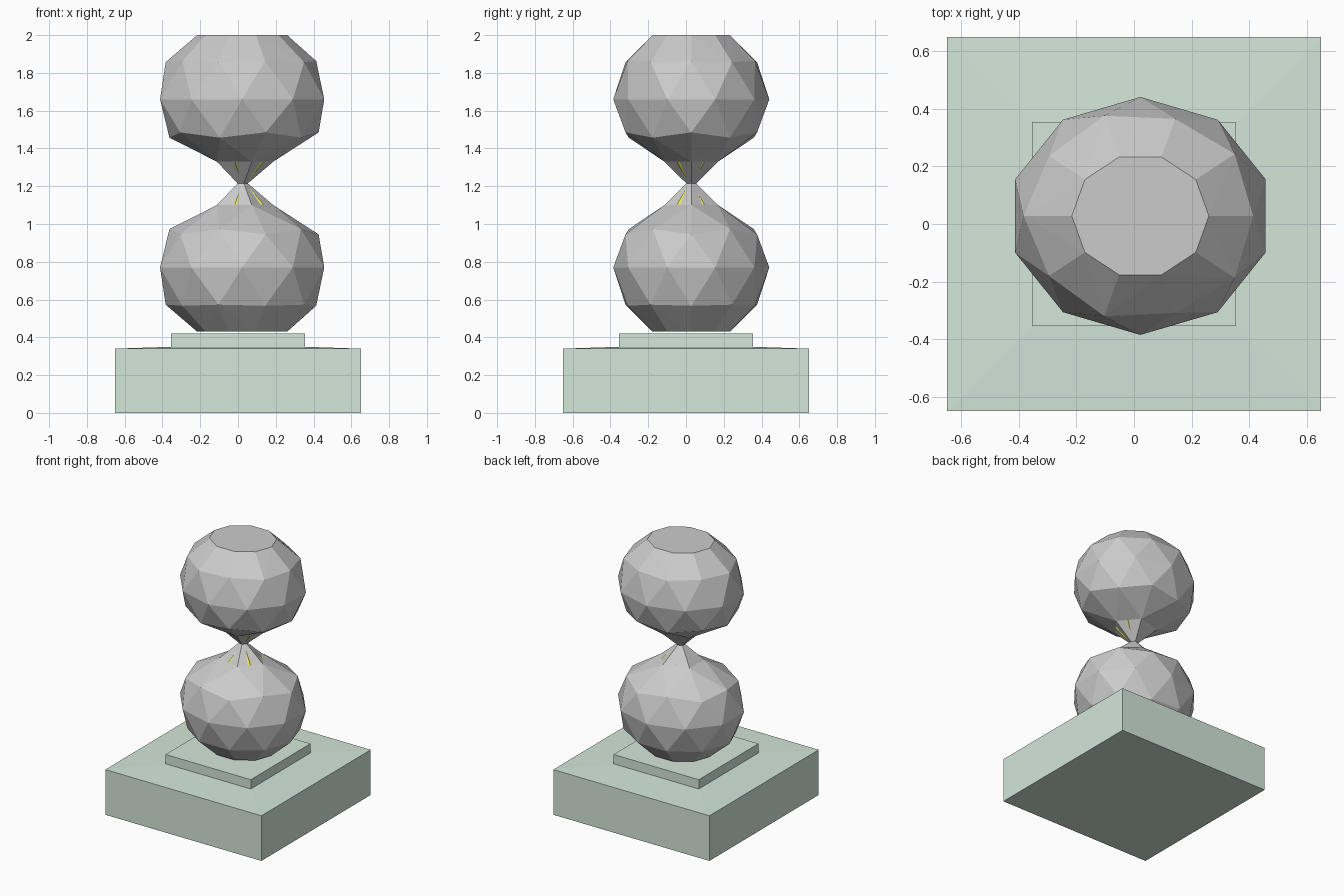
import bpy, bmesh
from math import sin, cos, radians

if "Cube" in bpy.data.objects:
    bpy.data.objects.remove(bpy.data.objects["Cube"])

CX, CY, NECK_Z, Y_SCALE = 0.022, 0.028, 1.215, 0.904


def material(name, color):
    m = bpy.data.materials.new(name)
    m.diffuse_color = (*color, 1)
    m.use_nodes = True
    m.node_tree.nodes["Principled BSDF"].inputs["Base Color"].default_value = m.diffuse_color
    return m


def ring(bm, n, r, z, start=0):
    """n points on an ellipse, first one at the start angle."""
    return [bm.verts.new((r * cos(radians(start + 360 * i / n)),
                          Y_SCALE * r * sin(radians(start + 360 * i / n)), z))
            for i in range(n)]


def bridge(bm, a, b):
    for i in range(len(a)):
        j = (i + 1) % len(a)
        bm.faces.new((a[i], a[j], b[j], b[i]))


def finish(name, bm, mat=None, loc=(0, 0, 0), mirror=False):
    bmesh.ops.recalc_face_normals(bm, faces=bm.faces[:])
    me = bpy.data.meshes.new(name)
    bm.to_mesh(me)
    bm.free()
    ob = bpy.data.objects.new(name, me)
    ob.location = loc
    bpy.context.collection.objects.link(ob)
    if mat:
        me.materials.append(mat)
    if mirror:
        mod = ob.modifiers.new("mirror", "MIRROR")
        mod.use_axis = (False, False, True)
    return ob


# Stepped square pedestal with a slightly sloping shoulder
bm = bmesh.new()
loops = [[bm.verts.new((sx * h, sy * h, z)) for sx, sy in
          ((-1, -1), (1, -1), (1, 1), (-1, 1))]
         for h, z in ((0.65, 0), (0.65, 0.34), (0.355, 0.35), (0.355, 0.42))]
for a, b in zip(loops, loops[1:]):
    bridge(bm, a, b)
bm.faces.new(loops[0])
bm.faces.new(loops[-1])
finish("pedestal", bm, material("pale_green", (0.66, 0.80, 0.70)))

# Faceted hourglass: upper bulb hull with a flat cap, drawn in to the neck
bm = bmesh.new()
throat = ring(bm, 5, 0.165, 0.115)
ring(bm, 5, 0.405, 0.27)
ring(bm, 5, 0.385, 0.242, 36)
ring(bm, 10, 0.457, 0.445, 18)
ring(bm, 5, 0.405, 0.642, 36)
ring(bm, 5, 0.392, 0.648)
ring(bm, 10, 0.238, 0.785)
bmesh.ops.convex_hull(bm, input=bm.verts[:])
# open the bottom of the bulb
bmesh.ops.delete(bm, geom=[f for f in bm.faces if all(v in throat for v in f.verts)],
                 context='FACES')
bridge(bm, throat, ring(bm, 5, 0.03, 0))
finish("hourglass", bm, loc=(CX, CY, NECK_Z), mirror=True)

# Sand inside the neck, showing through the glass as thin slivers
bm = bmesh.new()
sand_low = ring(bm, 5, 0.022, 0.005, 36)
sand_high = ring(bm, 5, 0.136, 0.112, 36)
bridge(bm, sand_low, sand_high)
bm.faces.new(sand_low)
bm.faces.new(sand_high)
finish("sand", bm, material("yellow", (0.9, 0.85, 0.1)),
       loc=(CX + 0.004, CY - 0.003, NECK_Z), mirror=True)
